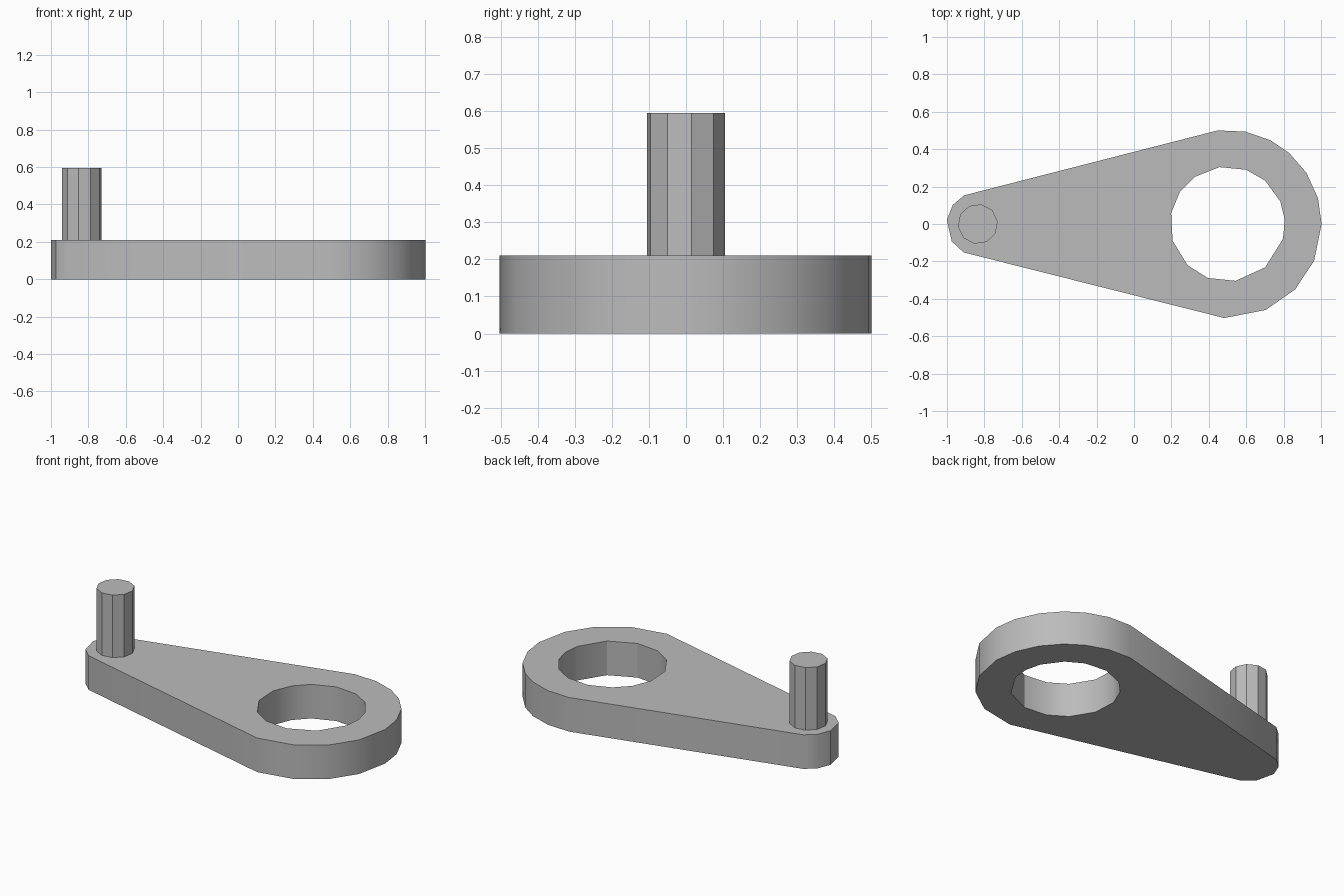
import bpy, bmesh
from math import radians, cos, sin

cube = bpy.data.objects.get("Cube")
if cube:
    bpy.data.objects.remove(cube, do_unlink=True)

# One plain grey metal
grey = bpy.data.materials.new("grey metal")
grey.use_nodes = True
colour = (0.5, 0.5, 0.5, 1)
grey.diffuse_color = colour
grey.node_tree.nodes["Principled BSDF"].inputs["Base Color"].default_value = colour


def arc(cx, radius, angles):
    """Points on a circle centred on the arm's long axis."""
    return [(cx + radius * cos(radians(a)), radius * sin(radians(a))) for a in angles]


def prism(name, loops, bottom, top):
    """Extrude an outline, with optional hole outlines, into a solid."""
    bm = bmesh.new()
    edges = []
    for loop in loops:
        verts = [bm.verts.new((x, y, bottom)) for x, y in loop]
        edges += [bm.edges.new((v, verts[i - 1])) for i, v in enumerate(verts)]
    bmesh.ops.triangle_fill(bm, edges=edges, use_beauty=True)
    result = bmesh.ops.extrude_face_region(bm, geom=bm.faces[:])
    raised = [g for g in result["geom"] if isinstance(g, bmesh.types.BMVert)]
    bmesh.ops.translate(bm, verts=raised, vec=(0, 0, top - bottom))
    bmesh.ops.recalc_face_normals(bm, faces=bm.faces[:])
    mesh = bpy.data.meshes.new(name)
    bm.to_mesh(mesh)
    bm.free()
    mesh.materials.append(grey)
    obj = bpy.data.objects.new(name, mesh)
    bpy.context.collection.objects.link(obj)
    bpy.ops.object.select_all(action="DESELECT")
    obj.select_set(True)
    bpy.context.view_layer.objects.active = obj
    bpy.ops.object.shade_smooth_by_angle(angle=radians(30))
    return obj


BIG_X, SMALL_X = 0.5, -0.83

# Tapered arm: wide rounded end, narrow rounded end, faceted bore
wide_end = arc(BIG_X, 0.503, [-92, -66, -44, -23, 0, 16, 33, 49, 63, 79, 96])
narrow_end = arc(SMALL_X, 0.172, [117, 144, 173, 213, 242])
bore = arc(BIG_X, 0.307, [98, 71, 49, 23, 4, -15, -49, -82, -110, -134, -163, -191, -214, -235])
prism("crank_arm", [wide_end + narrow_end, bore], 0, 0.21)

# Upright handle pin on the narrow end
pin = arc(SMALL_X - 0.005, 0.107, range(8, 368, 36))
prism("handle_pin", [pin], 0.2, 0.595)
